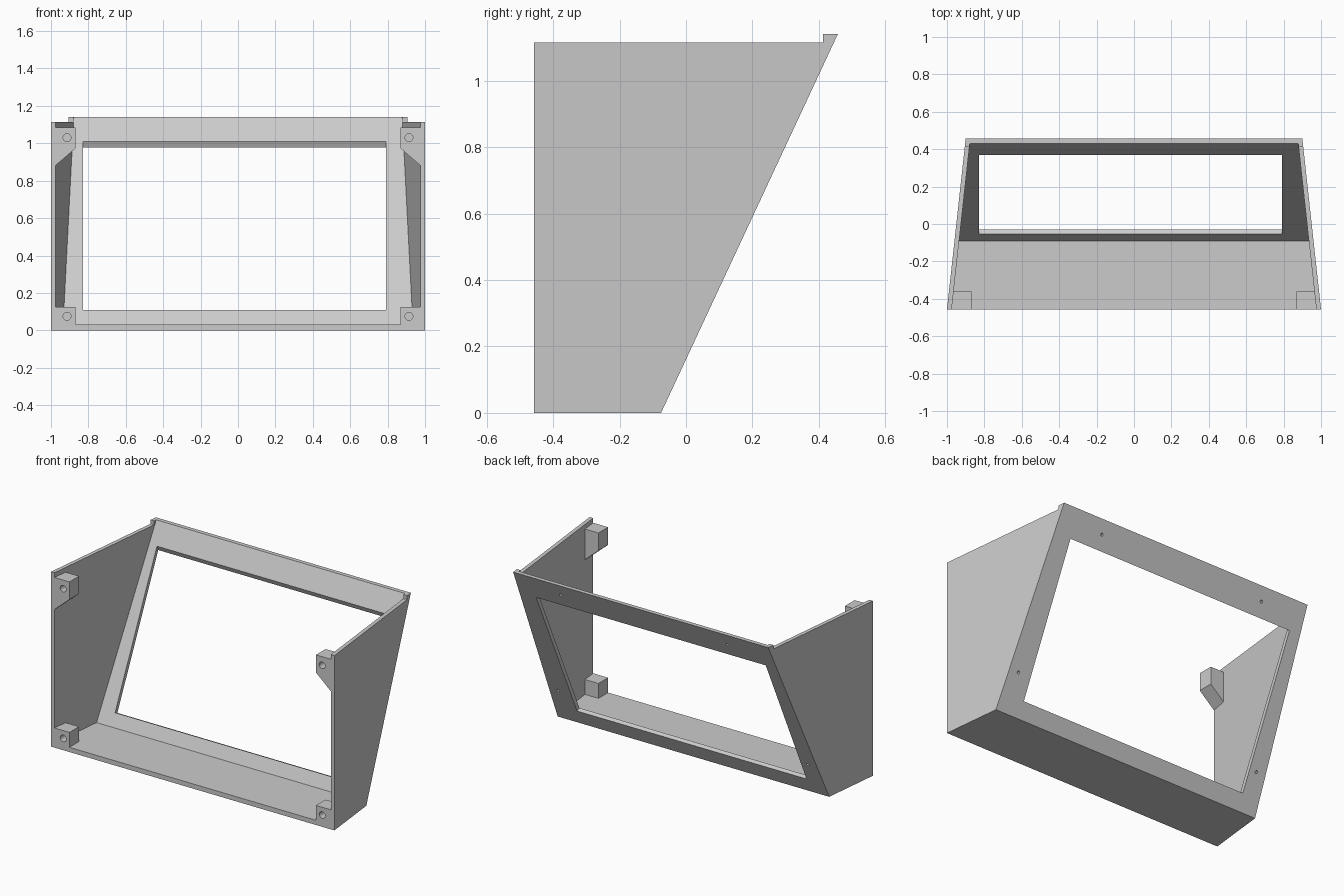
import bpy, bmesh
from mathutils import Vector

cube = bpy.data.objects.get("Cube")
if cube:
    bpy.data.objects.remove(cube)

grey = bpy.data.materials.new("light_grey")
grey.use_nodes = True
colour = (0.6, 0.6, 0.6, 1)
grey.diffuse_color = colour
grey.node_tree.nodes["Principled BSDF"].inputs["Base Color"].default_value = colour

FRONT, BACK, HEIGHT = -0.457, 0.457, 1.14
WALL = 0.025


def finish(name, bm):
    bmesh.ops.recalc_face_normals(bm, faces=bm.faces)
    mesh = bpy.data.meshes.new(name)
    bm.to_mesh(mesh)
    bm.free()
    mesh.materials.append(grey)
    obj = bpy.data.objects.new(name, mesh)
    bpy.context.collection.objects.link(obj)
    return obj


def loft(name, ring_a, ring_b):
    """Solid between two matching outlines."""
    bm = bmesh.new()
    a = [bm.verts.new(p) for p in ring_a]
    b = [bm.verts.new(p) for p in ring_b]
    bm.faces.new(a)
    bm.faces.new(b)
    for i in range(len(a)):
        j = (i + 1) % len(a)
        bm.faces.new((a[i], a[j], b[j], b[i]))
    return finish(name, bm)


def half_width(y):
    return 1 - 0.1 * (y - FRONT) / (BACK - FRONT)


def tapered(name, profile, inset):
    """Side profile spread across the width, narrowing to the back."""
    return loft(name, [(half_width(y) - inset, y, z) for y, z in profile],
                [(inset - half_width(y), y, z) for y, z in profile])


def cylinder(name, centre, axis, radius, depth, sides):
    bm = bmesh.new()
    bmesh.ops.create_cone(bm, cap_ends=True, segments=sides, radius1=radius,
                          radius2=radius, depth=depth)
    turn = Vector((0, 0, 1)).rotation_difference(Vector(axis))
    for v in bm.verts:
        v.co = turn @ v.co + Vector(centre)
    return finish(name, bm)


def combine(body, tool, operation):
    mod = body.modifiers.new("combine", 'BOOLEAN')
    mod.operation, mod.solver, mod.object = operation, 'EXACT', tool
    bpy.context.view_layer.update()
    graph = bpy.context.evaluated_depsgraph_get()
    mesh = bpy.data.meshes.new_from_object(body.evaluated_get(graph))
    body.modifiers.clear()
    body.data = mesh
    bpy.data.objects.remove(tool)


# Outer shell with the raised back lip
frame = tapered("sloped_frame", [(FRONT, 0), (-0.075, 0), (BACK, HEIGHT),
                                 (0.412, HEIGHT), (0.412, 1.115), (FRONT, 1.115)], 0)

# Hollow interior, open at the front and top
slope = (0.43 + 0.09) / (HEIGHT - 0.03)
combine(frame, tapered("interior", [(-0.6, 0.03), (-0.09, 0.03),
                                    (0.43 + 0.2 * slope, HEIGHT + 0.2),
                                    (-0.6, HEIGHT + 0.2)], WALL), 'DIFFERENCE')

# Window through the sloping back panel
window = [(-0.105, 0.13), (0.02, 0.075), (0.393, 0.953), (0.357, 1.034)]
combine(frame, loft("window", [(-0.83, y, z) for y, z in window],
                    [(0.79, y, z) for y, z in window]), 'DIFFERENCE')

# Corner mounting blocks; the upper ones have a slanted underside
lower = [(0.87, 0.015), (0.98, 0.015), (0.98, 0.125), (0.87, 0.125)]
upper = [(0.87, 0.972), (0.98, 0.877), (0.98, 1.085), (0.87, 1.085)]
for side in (-1, 1):
    for outline, hole_z in ((lower, 0.075), (upper, 1.03)):
        block = loft("mounting_block", [(side * x, FRONT, z) for x, z in outline],
                     [(side * x, -0.36, z) for x, z in outline])
        combine(frame, block, 'UNION')
        hole = cylinder("block_hole", (side * 0.914, FRONT, hole_z), (0, 1, 0),
                        0.021, 0.14, 24)
        combine(frame, hole, 'DIFFERENCE')

# Small blind screw holes in the back of the panel
run = (BACK + 0.075) / HEIGHT
for x, z in ((0.59, 1.062), (-0.59, 1.062), (0.88, 0.226), (-0.88, 0.226)):
    hole = cylinder("screw_hole", (x, -0.075 + run * z, z), (0, 1, -run),
                    0.009, 0.03, 16)
    combine(frame, hole, 'DIFFERENCE')
